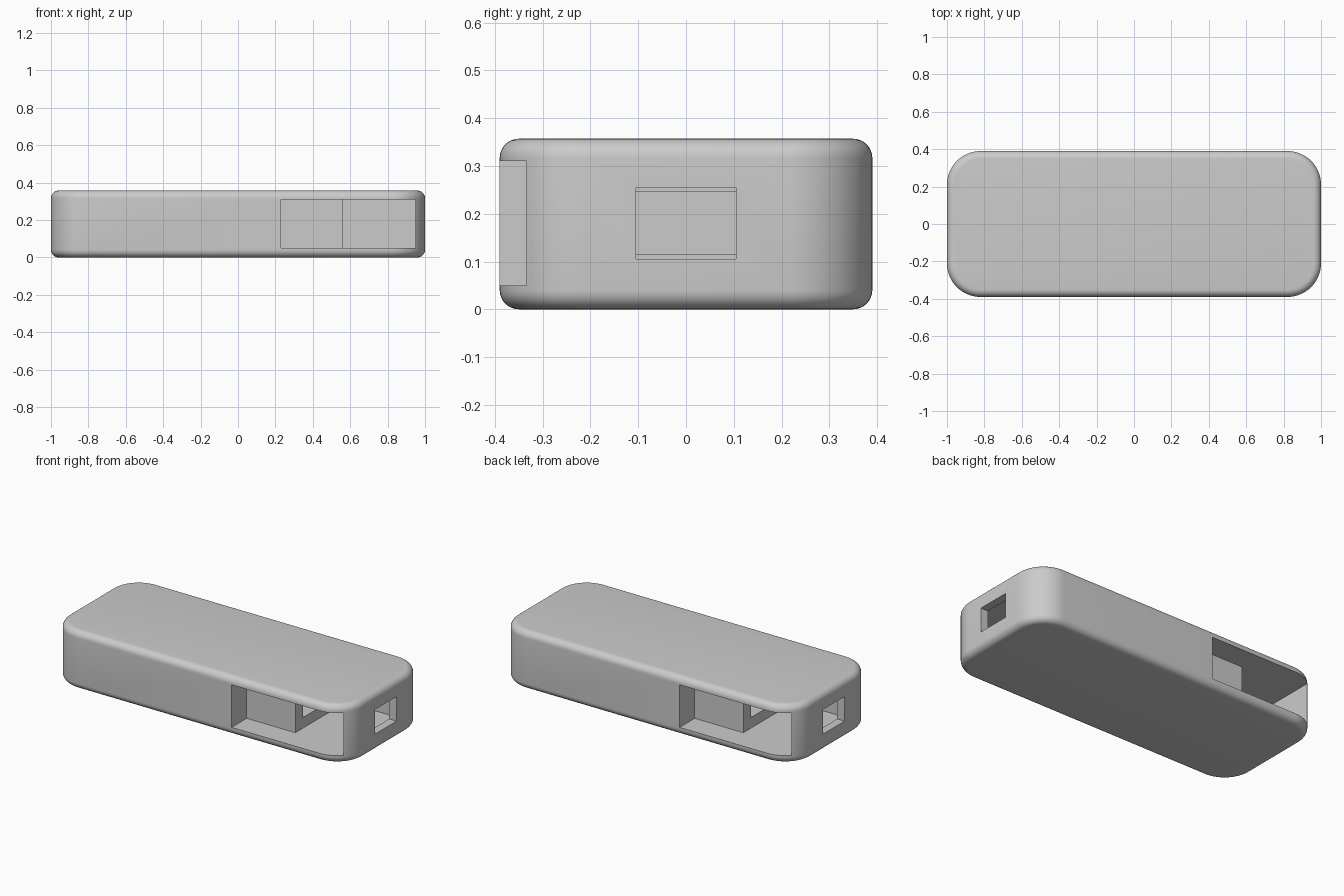
import bpy, bmesh

if "Cube" in bpy.data.objects:
    bpy.data.objects.remove(bpy.data.objects["Cube"], do_unlink=True)

HALF_X, HALF_Y, HEIGHT = 1.0, 0.39, 0.357
CORNER, FILLET = 0.18, 0.04

grey = bpy.data.materials.new("plain grey")
grey.use_nodes = True
grey.diffuse_color = (0.6, 0.6, 0.6, 1)
grey.node_tree.nodes["Principled BSDF"].inputs["Base Color"].default_value = (0.6, 0.6, 0.6, 1)


def prism(name, outline, z0, z1, finish=None):
    """Extrude a plan outline from z0 to z1."""
    bm = bmesh.new()
    base = bm.faces.new([bm.verts.new((x, y, z0)) for x, y in outline])
    top = bmesh.ops.extrude_face_region(bm, geom=[base])["geom"]
    bmesh.ops.translate(bm, vec=(0, 0, z1 - z0),
                        verts=[v for v in top if isinstance(v, bmesh.types.BMVert)])
    bmesh.ops.recalc_face_normals(bm, faces=bm.faces[:])
    if finish:
        finish(bm)
    mesh = bpy.data.meshes.new(name)
    bm.to_mesh(mesh)
    bm.free()
    mesh.materials.append(grey)
    obj = bpy.data.objects.new(name, mesh)
    bpy.context.collection.objects.link(obj)
    return obj


def rect(x0, x1, y0, y1):
    return [(x0, y0), (x1, y0), (x1, y1), (x0, y1)]


def round_edges(bm):
    """Round the upright corners, then fillet the top and bottom rims."""
    upright = [e for e in bm.edges if abs(e.verts[0].co.z - e.verts[1].co.z) > 0.1]
    bmesh.ops.bevel(bm, geom=upright, offset=CORNER, segments=14, profile=0.5, affect='EDGES')
    rims = [e for e in bm.edges if abs(e.verts[0].co.z - e.verts[1].co.z) < 0.001]
    bmesh.ops.bevel(bm, geom=rims, offset=FILLET, segments=7, profile=0.5, affect='EDGES')


# Solid rounded housing
housing = prism("housing", rect(-HALF_X, HALF_X, -HALF_Y, HALF_Y), 0, HEIGHT, round_edges)

# Side bay (shallow shelf plus deep chamber), end window, inner recess
bay = [(0.23, -0.5), (0.95, -0.5), (0.95, 0.245),
       (0.56, 0.245), (0.56, -0.245), (0.23, -0.245)]
cuts = [
    ("bay_cutter", bay, 0.05, 0.31),
    ("window_cutter", rect(0.8, 1.1, -0.105, 0.105), 0.105, 0.255),
    ("recess_cutter", rect(0.23, 0.7, -0.17, 0.17), 0.115, 0.245),
]

bpy.context.view_layer.objects.active = housing
for turn in (1, -1):  # the same cuts repeat half a turn round
    for name, outline, z0, z1 in cuts:
        cutter = prism(name, [(turn * x, turn * y) for x, y in outline], z0, z1)
        cutter.hide_render = True
        mod = housing.modifiers.new(name, 'BOOLEAN')
        mod.operation = 'DIFFERENCE'
        mod.solver = 'EXACT'
        mod.object = cutter
        bpy.ops.object.modifier_apply(modifier=mod.name)
        bpy.data.objects.remove(cutter, do_unlink=True)

# Smooth the rounded shell, keep the cut edges sharp
bpy.ops.object.select_all(action='DESELECT')
housing.select_set(True)
bpy.ops.object.shade_smooth_by_angle(angle=0.5)
